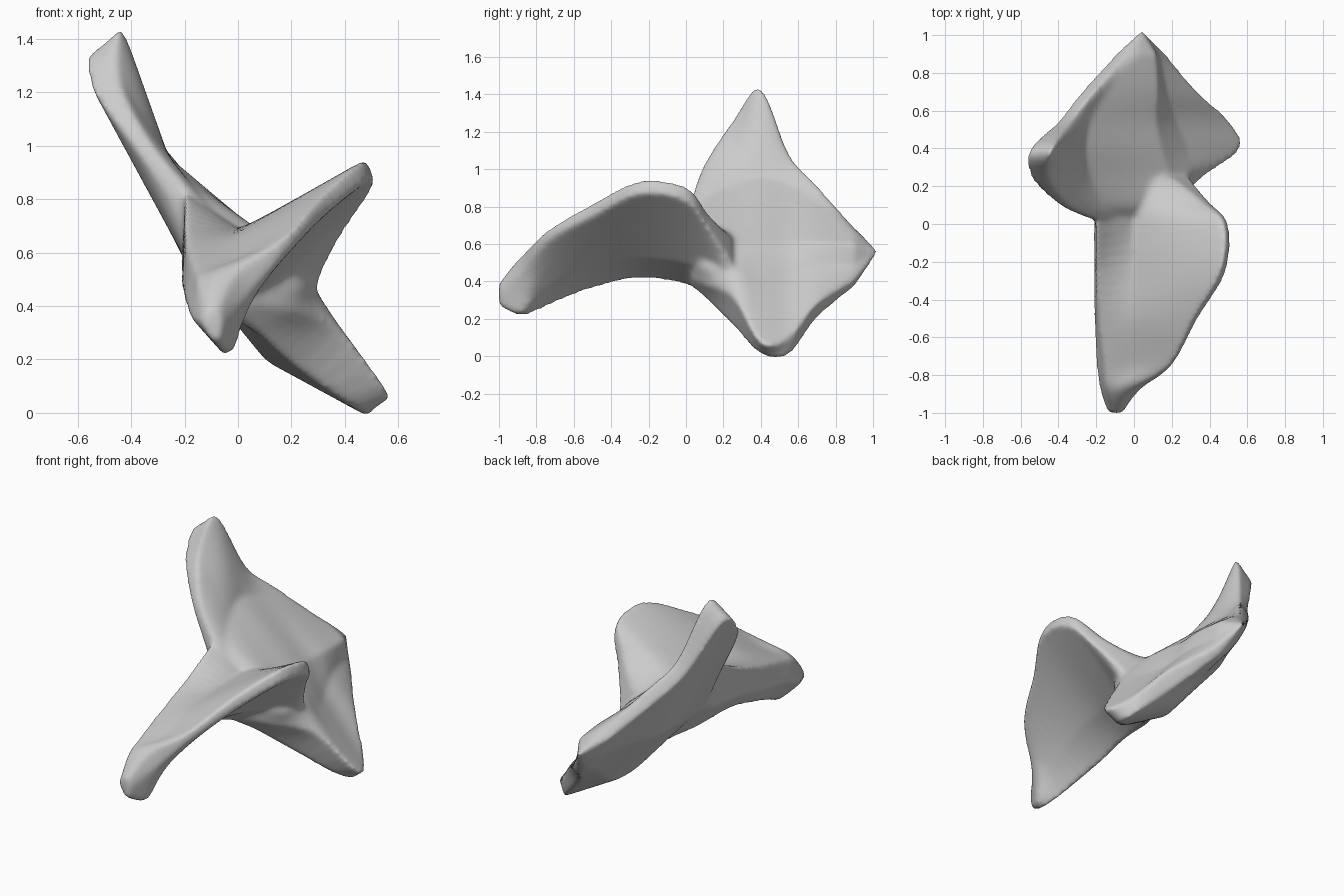
import bpy, bmesh

# Each section: y position, then x,z pairs around the outline
FRONT = [
    (-1.0, -.1,.27, -.14,.34, -.12,.38, -.1,.39, -.07,.38, -.06,.33, -.07,.27),
    (-.88, -.05,.215, -.18,.36, -.15,.49, -.08,.53, .0,.53, .03,.44, -.01,.24),
    (-.75, -.09,.26, -.2,.42, -.16,.54, .0,.58, .19,.67, .2,.61, .0,.37),
    (-.5, -.14,.36, -.21,.47, -.19,.61, .0,.66, .32,.82, .34,.75, .04,.49),
    (-.25, -.13,.415, -.21,.52, -.2,.7, .0,.68, .46,.94, .49,.87, .06,.52),
    (0, -.08,.38, -.21,.55, -.2,.82, .0,.69, .48,.91, .5,.83, .13,.5),
    (.12, .04,.31, -.18,.58, -.22,.82, .0,.69, .36,.76, .4,.68, .17,.44),
    (.25, .2,.22, -.1,.5, -.16,.78, .02,.68, .2,.62, .29,.5, .28,.35),
]
BACK = [
    (.03, -.2,.85, -.24,.8, -.17,.53, -.1,.43, -.05,.37, .05,.41, .1,.5, .12,.6, -.06,.72),
    (.1, -.34,1.03, -.4,1.01, -.18,.55, -.03,.4, .06,.31, .2,.38, .24,.47, .2,.6, -.16,.84),
    (.25, -.45,1.26, -.55,1.22, -.19,.56, .05,.28, .23,.16, .37,.32, .29,.47, .19,.59, -.23,.92),
    (.4, -.43,1.44, -.55,1.33, -.2,.57, .1,.2, .45,.01, .57,.07, .28,.41, .15,.61, -.26,.96),
    (.55, -.33,1.09, -.4,1.02, -.17,.55, .14,.19, .47,.005, .5,.1, .22,.42, .12,.61, -.23,.92),
    (.7, -.21,.92, -.28,.86, -.11,.55, .1,.31, .27,.2, .34,.28, .17,.48, .13,.61, -.14,.83),
    (.9, -.04,.69, -.1,.66, -.03,.53, .05,.42, .12,.37, .17,.4, .13,.49, .12,.6, .02,.67),
]


def blend(a, b, c, d, t):
    return .5 * (2*b + (c - a)*t + (2*a - 5*b + 4*c - d)*t*t + (3*b - a - 3*c + d)*t**3)


def loft(bm, sections, tip=None, steps=5):
    rows = []
    last = len(sections) - 1
    for i in range(last):
        s = [sections[max(0, min(last, i + k))] for k in (-1, 0, 1, 2)]
        for j in range(steps + (i == last - 1)):
            rows.append([blend(*v, j / steps) for v in zip(*s)])
    rings = [[bm.verts.new((r[k], r[0], r[k + 1])) for k in range(1, len(r), 2)] for r in rows]
    n = len(rings[0])
    for a, b in zip(rings, rings[1:]):
        for k in range(n):
            m = (k + 1) % n
            bm.faces.new((a[k], a[m], b[m], b[k]))
    bm.faces.new(rings[0])
    if tip:
        point = bm.verts.new(tip)
        for k in range(n):
            bm.faces.new((rings[-1][k], rings[-1][(k + 1) % n], point))
    else:
        bm.faces.new(rings[-1])


# Saddle and back blade, fused into one smooth body
bm = bmesh.new()
loft(bm, FRONT)
loft(bm, BACK, tip=(.04, 1.03, .56))
bmesh.ops.recalc_face_normals(bm, faces=bm.faces)
mesh = bpy.data.meshes.new("curved_plate")
bm.to_mesh(mesh)
bm.free()
body = bpy.data.objects.new("curved_plate", mesh)
bpy.context.collection.objects.link(body)
fuse = body.modifiers.new("fuse", 'REMESH')
fuse.mode = 'VOXEL'
fuse.voxel_size = .014
fuse.use_smooth_shade = True
soft = body.modifiers.new("soften", 'SMOOTH')
soft.factor = .5
soft.iterations = 12
